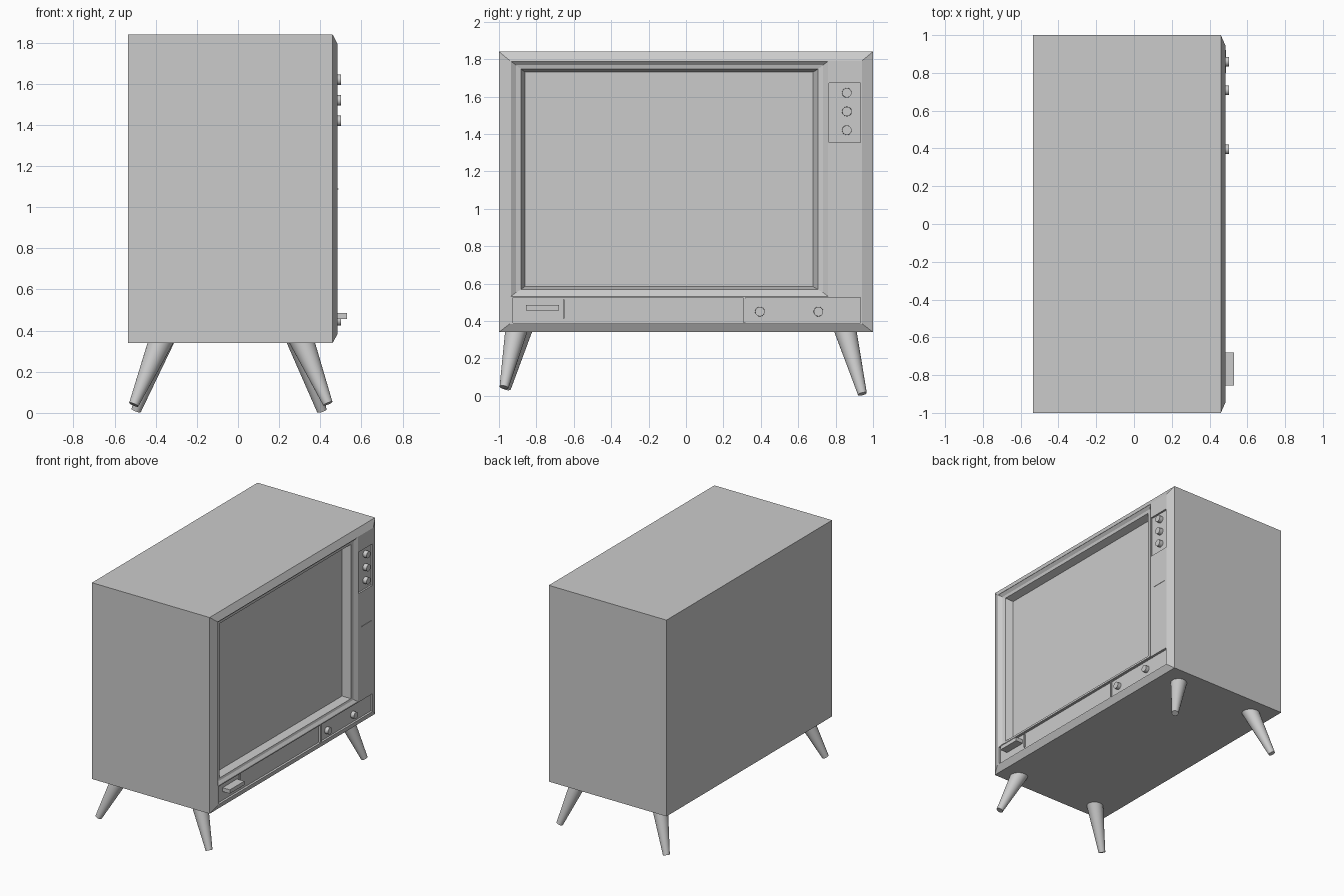
import bpy, bmesh
from mathutils import Vector

if "Cube" in bpy.data.objects:
    bpy.data.objects.remove(bpy.data.objects["Cube"])


def finish(bm, name):
    bmesh.ops.recalc_face_normals(bm, faces=bm.faces)
    me = bpy.data.meshes.new(name)
    bm.to_mesh(me)
    bm.free()
    ob = bpy.data.objects.new(name, me)
    bpy.context.collection.objects.link(ob)
    return ob


def rect_loft(name, loops):
    """Closed solid through rectangles (x, y0, y1, z0, z1)."""
    bm = bmesh.new()
    rings = [[bm.verts.new((x, y, z)) for y, z in
              ((y0, z0), (y1, z0), (y1, z1), (y0, z1))]
             for x, y0, y1, z0, z1 in loops]
    for a, b in zip(rings, rings[1:]):
        for i in range(4):
            j = (i + 1) % 4
            bm.faces.new((a[i], a[j], b[j], b[i]))
    bm.faces.new(rings[0])
    bm.faces.new(rings[-1])
    return finish(bm, name)


def box(name, x0, x1, *yz):
    return rect_loft(name, [(x0, *yz), (x1, *yz)])


def cone(name, a, b, r1, r2, segs=32):
    """Tapered cylinder from point a to point b, smooth around its side."""
    a, b = Vector(a), Vector(b)
    bm = bmesh.new()
    bmesh.ops.create_cone(bm, cap_ends=True, segments=segs,
                          radius1=r1, radius2=r2, depth=(b - a).length)
    for f in bm.faces:
        f.smooth = len(f.verts) == 4
    for e in bm.edges:
        e.smooth = all(len(f.verts) == 4 for f in e.link_faces)
    bm.transform((b - a).to_track_quat('Z', 'Y').to_matrix().to_4x4())
    bmesh.ops.translate(bm, verts=bm.verts, vec=(a + b) / 2)
    return finish(bm, name)


FRONT = 0.485

# Cabinet with chamfered front edge
cabinet = rect_loft("cabinet", [(-0.535, -1, 1, 0.34, 1.84),
                                (0.46, -1, 1, 0.34, 1.84),
                                (FRONT, -0.942, 0.942, 0.385, 1.792)])

# Recesses: stepped screen opening, knob panel, lower control strip
cutters = [
    rect_loft("screen_cutter", [(0.56, -0.936, 0.759, 0.532, 1.788),
                                (FRONT - 0.002, -0.936, 0.759, 0.532, 1.788),
                                (0.465, -0.909, 0.733, 0.552, 1.768),
                                (0.460, -0.882, 0.706, 0.568, 1.747),
                                (0.405, -0.861, 0.679, 0.584, 1.730)]),
    box("knob_panel_cutter", 0.472, 0.56, 0.765, 0.934, 1.355, 1.672),
    box("strip_cutter", 0.468, 0.56, -0.925, 0.934, 0.390, 0.526),
]
for c in cutters:
    m = cabinet.modifiers.new(c.name, 'BOOLEAN')
    m.object = c
    m.operation = 'DIFFERENCE'
    m.solver = 'EXACT'
    c.hide_render = True
    c.hide_viewport = True

# Panels and trim on the front
box("lower_control_panel", 0.46, 0.474, 0.318, 0.930, 0.394, 0.520)
box("control_panel_divider", 0.46, 0.482, 0.306, 0.318, 0.391, 0.525)
box("strip_divider", 0.46, 0.478, -0.657, -0.650, 0.412, 0.515)
box("power_button", 0.46, 0.53, -0.855, -0.68, 0.457, 0.486)
box("side_trim", 0.48, 0.488, 0.80, 0.92, 1.086, 1.092)

# Knobs
for i, (y, z) in enumerate([(0.86, 1.62), (0.86, 1.52), (0.86, 1.42),
                            (0.395, 0.45), (0.708, 0.45)]):
    cone(f"knob_{i + 1}", (0.46, y, z), (0.502, y, z), 0.026, 0.025)

# Splayed tapered legs: point under the cabinet, then foot centre
legs = {"front_leg_left": ((0.315, -0.91, 0.34), (0.437, -0.973, 0.045)),
        "front_leg_right": ((0.30, 0.855, 0.34), (0.408, 0.943, 0.010)),
        "back_leg_left": ((-0.38, -0.885, 0.34), (-0.507, -0.960, 0.040)),
        "back_leg_right": ((-0.375, 0.855, 0.34), (-0.495, 0.943, 0.012))}
for name, (top, foot) in legs.items():
    top, foot = Vector(top), Vector(foot)
    cone(name, top + (top - foot) * 0.12, foot, 0.062, 0.024)
